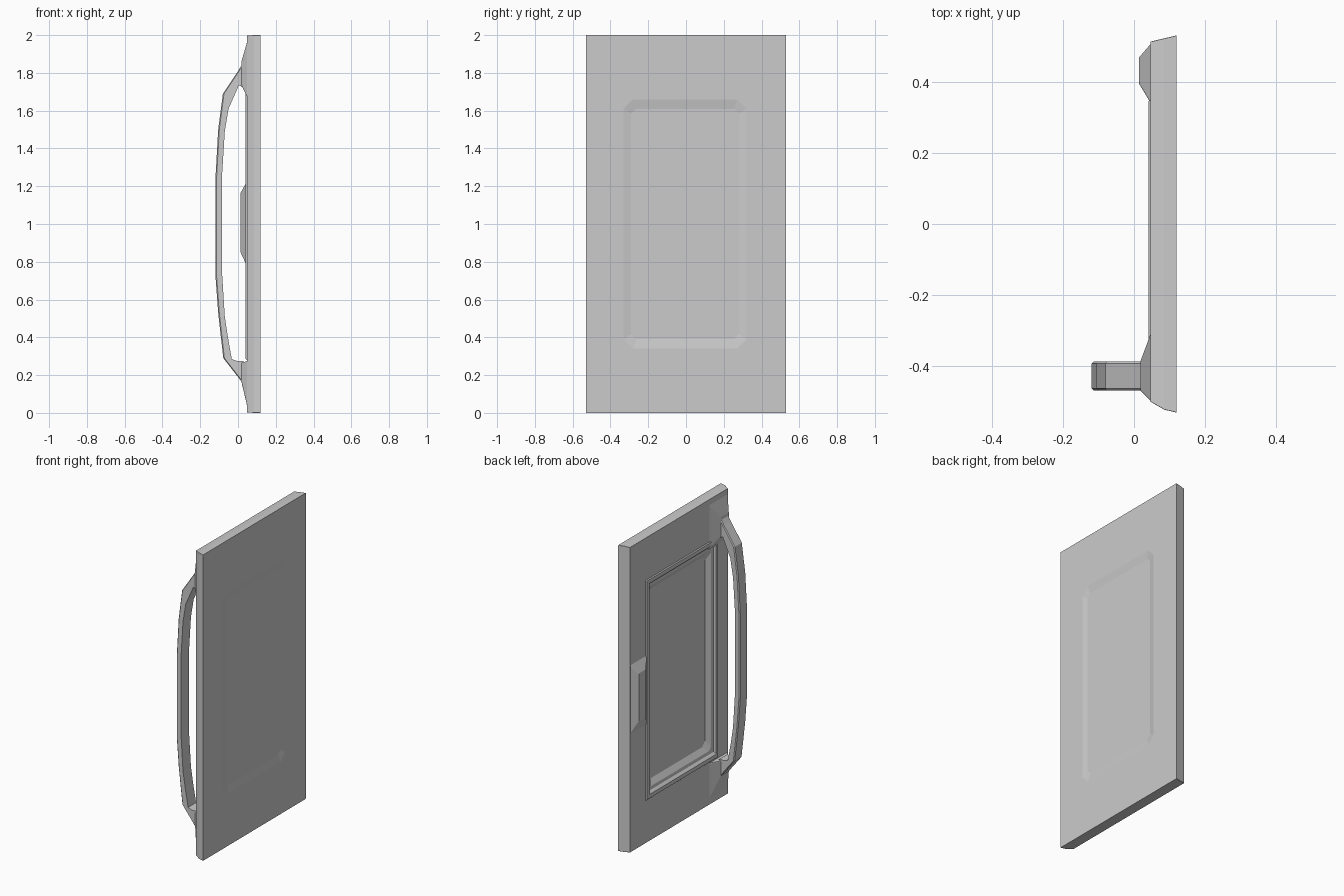
import bpy, bmesh


def finish(name, bm):
    bmesh.ops.remove_doubles(bm, verts=bm.verts, dist=0.0003)
    bmesh.ops.recalc_face_normals(bm, faces=bm.faces)
    mesh = bpy.data.meshes.new(name)
    bm.to_mesh(mesh)
    bm.free()
    obj = bpy.data.objects.new(name, mesh)
    bpy.context.collection.objects.link(obj)
    return obj


def loft(name, rings):
    """Skin a list of equal-length point rings and cap both ends."""
    bm = bmesh.new()
    loops = [[bm.verts.new(p) for p in ring] for ring in rings]
    n = len(loops[0])
    for a, b in zip(loops, loops[1:]):
        for i in range(n):
            j = (i + 1) % n
            bm.faces.new((a[i], a[j], b[j], b[i]))
    bm.faces.new(loops[0])
    bm.faces.new(loops[-1])
    return finish(name, bm)


def clipped_rect(x, y0, y1, z0, z1, c):
    """Rectangle in the YZ plane with cut corners."""
    return [(x, y0 + c, z0), (x, y1 - c, z0), (x, y1, z0 + c), (x, y1, z1 - c),
            (x, y1 - c, z1), (x, y0 + c, z1), (x, y0, z1 - c), (x, y0, z0 + c)]


# Door slab: outer shallow panel, outer face, edge, inner face, lip, inner recess
loft("door_panel", [clipped_rect(*r) for r in [
    (0.111, -0.29, 0.28, 0.39, 1.61, 0.025),
    (0.119, -0.33, 0.32, 0.34, 1.66, 0.05),
    (0.119, -0.53, 0.53, 0.0, 2.0, 0.001),
    (0.085, -0.522, 0.522, 0.0, 2.0, 0.001),
    (0.047, -0.50, 0.513, 0.003, 1.997, 0.001),
    (0.047, -0.39, 0.35, 0.28, 1.72, 0.001),
    (0.041, -0.385, 0.345, 0.285, 1.715, 0.001),
    (0.041, -0.37, 0.32, 0.31, 1.69, 0.001),
    (0.055, -0.365, 0.315, 0.325, 1.675, 0.001),
    (0.058, -0.34, 0.30, 0.345, 1.655, 0.02),
    (0.080, -0.31, 0.28, 0.38, 1.62, 0.03),
]])

# Grab handle: outer and inner points (x, z) of each section along the bow
bow = [((0.03, 0.15), (0.03, 0.275)),
       ((0.0, 0.19), (-0.005, 0.275)),
       ((-0.078, 0.29), (-0.033, 0.285)),
       ((-0.095, 0.44), (-0.055, 0.41)),
       ((-0.105, 0.53), (-0.07, 0.51)),
       ((-0.119, 0.72), (-0.085, 0.75)),
       ((-0.119, 1.25), (-0.085, 1.25)),
       ((-0.105, 1.50), (-0.07, 1.49)),
       ((-0.08, 1.69), (-0.05, 1.61)),
       ((0.0, 1.81), (0.005, 1.735)),
       ((0.03, 1.86), (0.03, 1.72))]
YA, YB, C = -0.468, -0.386, 0.006
loft("grab_handle", [
    [(ox, YA + C, oz), (ox, YB - C, oz), (ox + C, YB, oz), (ix, YB, iz),
     (ix, YA, iz), (ox + C, YA, oz)] for (ox, oz), (ix, iz) in bow])


# Tapered mounts under both handle ends, and the latch housing
def mount(name, base, top, x_top):
    loft(name, [clipped_rect(0.05, *base, 0.004), clipped_rect(x_top, *top, 0.004)])


mount("handle_mount_upper", (-0.50, -0.30, 1.67, 1.97), (-0.468, -0.386, 1.735, 1.86), 0.018)
mount("handle_mount_lower", (-0.50, -0.30, 0.03, 0.275), (-0.468, -0.386, 0.165, 0.265), 0.018)
mount("latch_housing", (0.335, 0.51, 0.77, 1.23), (0.395, 0.468, 0.85, 1.165), 0.014)
